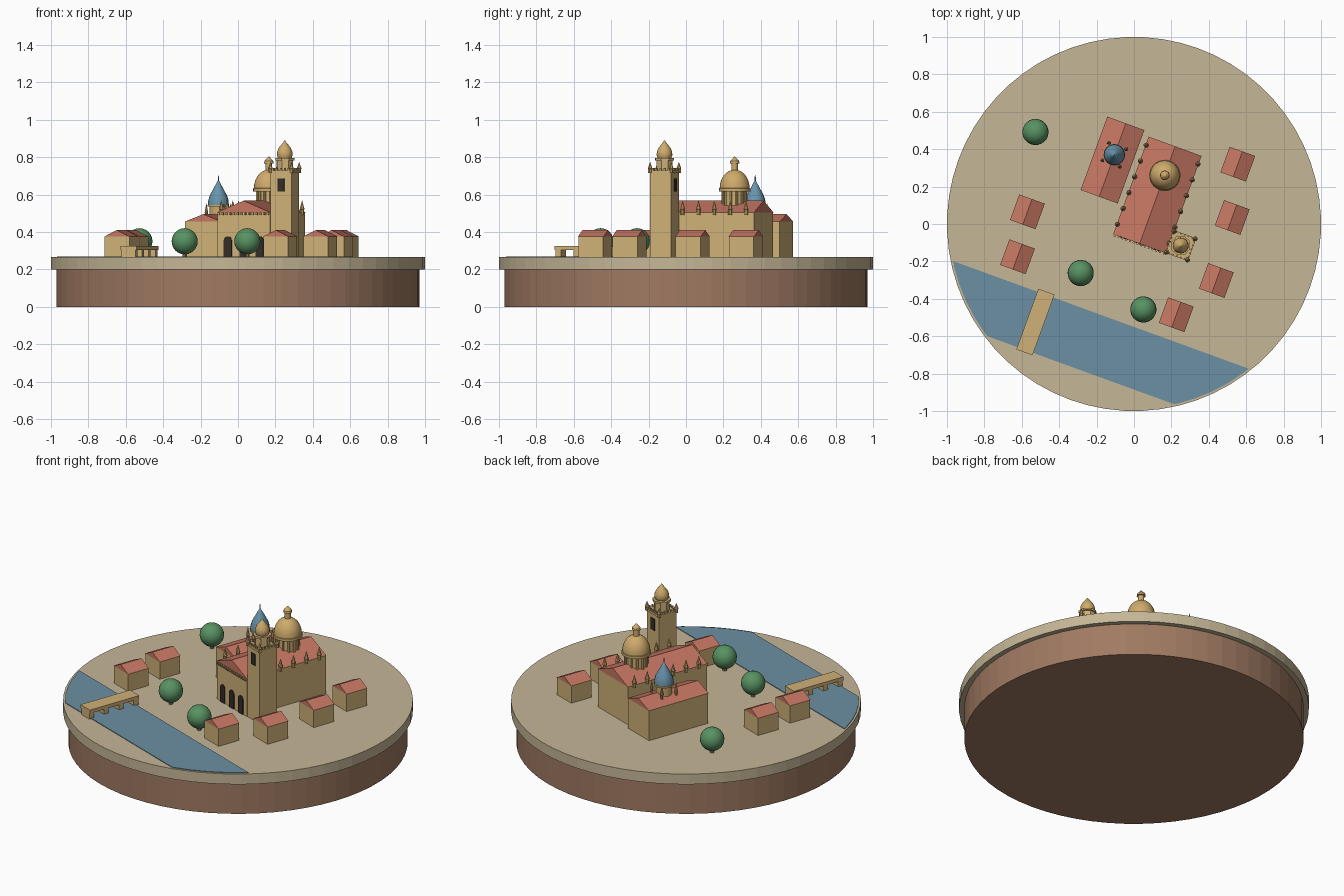
import bpy, bmesh
from math import radians, cos, sin, pi
from mathutils import Matrix, Vector

cube = bpy.data.objects.get("Cube")
if cube:
    bpy.data.objects.remove(cube, do_unlink=True)

TURN = Matrix.Rotation(radians(-20), 4, 'Z')   # the whole town is turned
GROUND = 0.265


def material(name, *rgb):
    lin = [((c / 255 + 0.055) / 1.055) ** 2.4 for c in rgb] + [1]
    m = bpy.data.materials.new(name)
    m.use_nodes = True
    m.diffuse_color = lin
    m.node_tree.nodes["Principled BSDF"].inputs["Base Color"].default_value = lin
    return m


SAND = material("sand", 197, 182, 150)
EARTH = material("earth", 160, 122, 98)
STONE = material("stone", 208, 177, 120)
GOLD = material("gold dome", 207, 171, 108)
TILE = material("roof tile", 197, 118, 98)
WATER = material("water", 108, 144, 164)
SLATE = material("blue roof", 104, 148, 172)
LEAF = material("foliage", 88, 146, 98)
DARK = material("dark opening", 52, 45, 40)


def finish(name, bm, mat, at=(0, 0), smooth=False):
    bmesh.ops.recalc_face_normals(bm, faces=bm.faces)
    me = bpy.data.meshes.new(name)
    bm.to_mesh(me)
    bm.free()
    me.materials.append(mat)
    if smooth:
        me.shade_smooth()
        me.set_sharp_from_angle(angle=radians(35))
    ob = bpy.data.objects.new(name, me)
    ob.matrix_world = Matrix.Translation((*at, 0)) @ TURN
    bpy.context.collection.objects.link(ob)
    return ob


def prism(name, outline, y0, y1, mat, at):
    """Extrude an x-z outline from y0 to y1."""
    bm = bmesh.new()
    face = bm.faces.new([bm.verts.new((x, y0, z)) for x, z in outline])
    geom = bmesh.ops.extrude_face_region(bm, geom=[face])["geom"]
    moved = [v for v in geom if isinstance(v, bmesh.types.BMVert)]
    bmesh.ops.translate(bm, verts=moved, vec=(0, y1 - y0, 0))
    return finish(name, bm, mat, at)


def box(name, x, y, w, d, z0, z1, mat, at):
    a, b = x - w / 2, x + w / 2
    return prism(name, [(a, z0), (b, z0), (b, z1), (a, z1)], y - d / 2, y + d / 2, mat, at)


def lathe(name, profile, mat, at, centre=(0, 0), sides=24, smooth=True):
    """Revolve a radius-height profile about a vertical axis."""
    bm = bmesh.new()
    vs = [bm.verts.new((r, 0, z)) for r, z in profile]
    edges = [bm.edges.new(p) for p in zip(vs, vs[1:])]
    bmesh.ops.spin(bm, geom=vs + edges, cent=(0, 0, 0), axis=(0, 0, 1),
                   angle=2 * pi, steps=sides, use_duplicate=False)
    bmesh.ops.remove_doubles(bm, verts=bm.verts, dist=1e-5)
    bmesh.ops.translate(bm, verts=bm.verts, vec=(*centre, 0))
    return finish(name, bm, mat, at, smooth)


def pinnacle(name, x, y, z, h, at, r=0.011):
    profile = [(0, z), (r, z), (r, z + h * .35), (r * 1.25, z + h * .4), (0, z + h)]
    lathe(name, profile, GOLD, at, (x, y), 8, False)


def gabled(name, w, d, eave, ridge, at):
    box(name + "_walls", 0, 0, w, d, GROUND, eave, STONE, at)
    e = w / 2 + 0.002
    prism(name + "_roof", [(-e, eave), (e, eave), (0, ridge)],
          -d / 2 - 0.002, d / 2 + 0.002, TILE, at)


# Round base and ground
lathe("earth_base", [(0, 0), (.97, 0), (.97, .2), (0, .2)], EARTH, (0, 0), sides=64, smooth=False)
lathe("ground_disc", [(0, .2), (1, .2), (1, GROUND), (0, GROUND)], SAND, (0, 0), sides=64, smooth=False)

# River: a disc trimmed to a straight band
bm = bmesh.new()
bmesh.ops.create_circle(bm, cap_ends=True, segments=64, radius=0.988)
for edge, way in ((-0.517, 1), (-0.832, -1)):
    bmesh.ops.bisect_plane(bm, geom=bm.verts[:] + bm.edges[:] + bm.faces[:],
                           plane_co=(0, edge, 0), plane_no=(0, way, 0), clear_outer=True)
bmesh.ops.translate(bm, verts=bm.verts, vec=(0, 0, GROUND))
top = bmesh.ops.extrude_face_region(bm, geom=bm.faces[:])["geom"]
bmesh.ops.translate(bm, verts=[v for v in top if isinstance(v, bmesh.types.BMVert)], vec=(0, 0, 0.004))
finish("river", bm, WATER)

# Bridge
BRIDGE = (-0.527, -0.524)
box("bridge_deck", 0, 0, .092, .345, .303, .325, STONE, BRIDGE)
for i in range(4):
    box(f"bridge_pier_{i}", 0, -.155 + i * .103, .08, .032, GROUND, .305, STONE, BRIDGE)

# Houses
for i, spot in enumerate([(-.57, .065), (-.623, -.175), (.555, .32),
                          (.525, .035), (.44, -.302), (.226, -.485)]):
    gabled(f"house_{i}", .141, .141, .375, .41, spot)

# Trees
for i, spot in enumerate([(-.527, .492), (-.285, -.262), (.05, -.457)]):
    ball = [(.07 * sin(pi * k / 12), .35 - .07 * cos(pi * k / 12)) for k in range(13)]
    lathe(f"tree_crown_{i}", ball, LEAF, spot)
    lathe(f"tree_trunk_{i}", [(.012, GROUND), (.012, .3)], EARTH, spot, sides=8)

# Main hall with front arches, cornice teeth and side pinnacles
HALL = (.125, .155)
gabled("hall", .297, .55, .505, .567, HALL)
for i in (-1, 0, 1):
    cx, r = i * .09, .022
    arch = [(cx + r * cos(pi * k / 10), .355 + r * sin(pi * k / 10)) for k in range(11)]
    prism(f"hall_arch_{i + 1}", [(cx + r, GROUND)] + arch + [(cx - r, GROUND)],
          -.281, -.274, DARK, HALL)
for i in range(14):
    box(f"cornice_tooth_{i}", -.14 + i * .0215, -.28, .01, .014, .49, .505, STONE, HALL)
for side in (-1, 1):
    for i in range(6):
        pinnacle(f"hall_pinnacle_{side + 1}_{i}", side * .148, -.22 + i * .09, .49, .08, HALL)

# Great dome: drum with columns, shell and lantern
DOME = (.165, .26)
shell = [(.08 * cos(pi * k / 16), .635 + .098 * sin(pi * k / 16)) for k in range(8)]
lathe("dome_drum", [(.062, .53), (.062, .62)], STONE, DOME)
for k in range(12):
    a = k * pi / 6
    lathe(f"drum_column_{k}", [(.007, .53), (.007, .62)], GOLD, DOME,
          (.064 * cos(a), .064 * sin(a)), 6)
lathe("dome_shell", [(.06, .617), (.084, .617), (.084, .633)] + shell + [(0, .733)], GOLD, DOME)
lathe("dome_lantern", [(.018, .725), (.018, .765), (.026, .767), (.024, .78),
                       (.012, .792), (0, .805)], GOLD, DOME, sides=12)

# Bell tower
TOWER = (.25, -.115)
W = .06
box("tower_shaft", 0, 0, .12, .12, GROUND, .72, STONE, TOWER)
box("tower_cornice", 0, 0, .13, .13, .715, .728, STONE, TOWER)
for way in (-1, 1):
    box(f"tower_window_{way + 1}", 0, way * .061, .038, .008, .615, .687, DARK, TOWER)
    for i in range(5):
        t = -.044 + i * .022
        box(f"parapet_x_{way + 1}_{i}", t, way * W, .008, .008, .725, .742, STONE, TOWER)
        box(f"parapet_y_{way + 1}_{i}", way * W, t, .008, .008, .725, .742, STONE, TOWER)
    for other in (-1, 1):
        pinnacle(f"tower_pinnacle_{way + 1}_{other + 1}", way * W, other * W, .715, .06, TOWER)
lathe("tower_belfry", [(.046, .725), (.046, .783), (.054, .783), (.054, .795), (0, .795)],
      STONE, TOWER, sides=8, smooth=False)
lathe("tower_cap", [(.036, .795), (.042, .81), (.041, .828), (.032, .85),
                    (.014, .872), (.006, .882), (0, .892)], GOLD, TOWER, sides=16)

# Side hall with blue turret
SIDE = (-.115, .342)
TURRET = (-.105, .37)
gabled("side_hall", .207, .413, .455, .495, SIDE)
lathe("turret_drum", [(.047, .46), (.047, .535), (.058, .535), (.058, .545), (0, .545)],
      GOLD, TURRET, sides=16)
lathe("turret_roof", [(.056, .545), (.055, .565), (.047, .593), (.03, .625),
                      (.012, .658), (0, .68)], SLATE, TURRET, sides=16)
lathe("turret_finial", [(.003, .66), (.003, .695), (0, .705)], SLATE, TURRET, sides=6)
for sx in (-1, 1):
    for sy in (-1, 1):
        pinnacle(f"turret_pinnacle_{sx + 1}_{sy + 1}", sx * .05, sy * .05, .47, .085, TURRET, .008)
